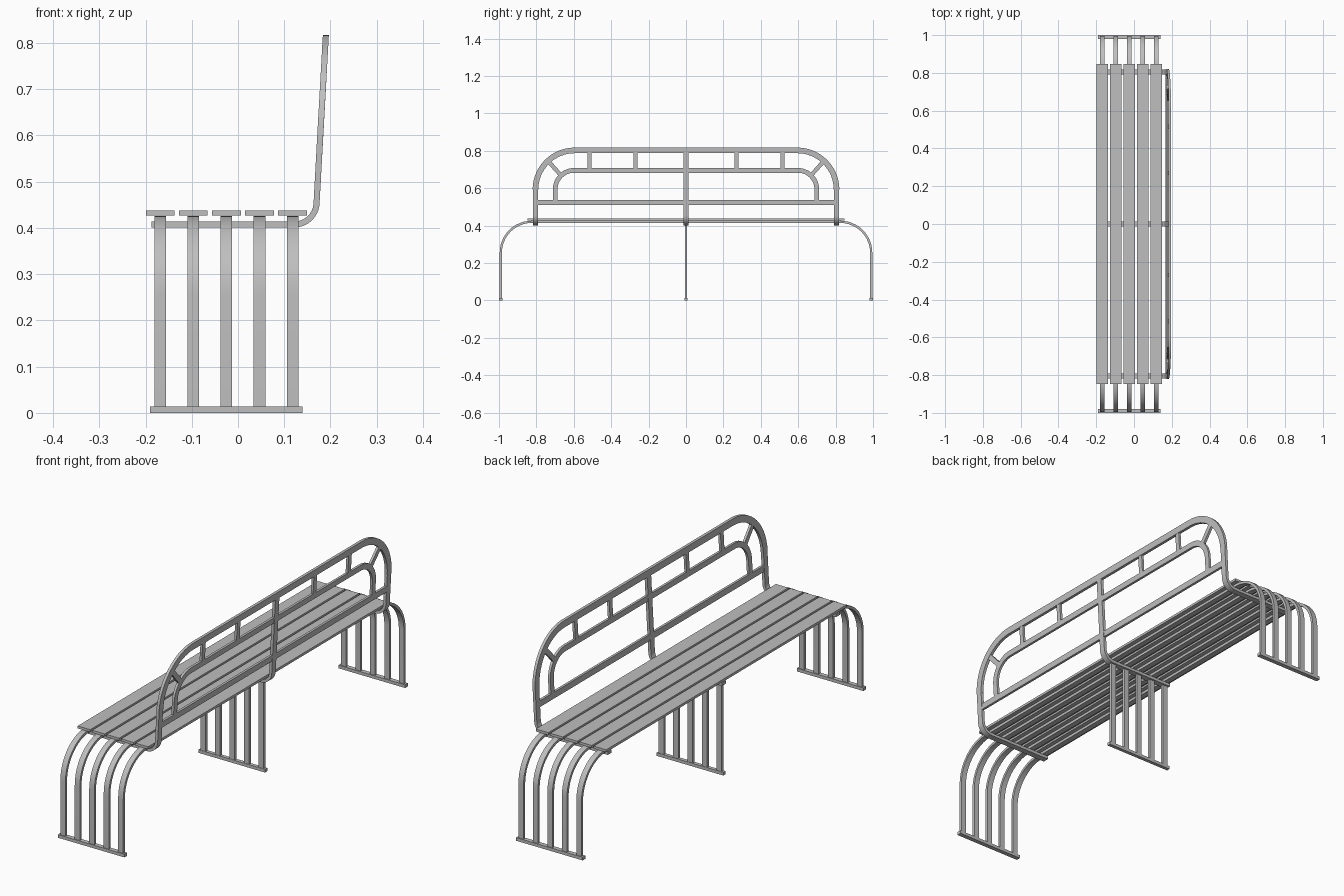
import bpy, bmesh, math
from mathutils import Vector

cube = bpy.data.objects.get("Cube")
if cube:
    bpy.data.objects.remove(cube)

steel = bpy.data.materials.new("grey_steel")
steel.use_nodes = True
GREY = (0.52, 0.52, 0.52, 1)
steel.diffuse_color = GREY
steel.node_tree.nodes["Principled BSDF"].inputs["Base Color"].default_value = GREY


def arc(cx, cz, r, a0, a1, n=12):
    """Points along a circular arc, angles in degrees."""
    angles = [math.radians(a0 + (a1 - a0) * i / n) for i in range(n + 1)]
    return [(cx + r * math.cos(a), cz + r * math.sin(a)) for a in angles]


def ribbon(name, path, width, depth, place):
    """Flat bar following a 2D path; place(u, v, d) maps it into space."""
    pts = [Vector(p) for p in path]
    bm = bmesh.new()
    rings = []
    for i, p in enumerate(pts):
        back = (p - pts[i - 1]).normalized() if i else None
        ahead = (pts[i + 1] - p).normalized() if i < len(pts) - 1 else None
        t = ((back or ahead) + (ahead or back)).normalized()
        cos_half = t.dot(back or ahead)
        n = Vector((-t.y, t.x)) * (width / 2 / cos_half)
        corners = [(p + n, -1), (p + n, 1), (p - n, 1), (p - n, -1)]
        rings.append([bm.verts.new(place(q.x, q.y, s * depth / 2)) for q, s in corners])
    for a, b in zip(rings, rings[1:]):
        for k in range(4):
            m = (k + 1) % 4
            bm.faces.new((a[k], a[m], b[m], b[k]))
    bm.faces.new(rings[0])
    bm.faces.new(rings[-1])
    bmesh.ops.recalc_face_normals(bm, faces=bm.faces)
    mesh = bpy.data.meshes.new(name)
    bm.to_mesh(mesh)
    bm.free()
    mesh.materials.append(steel)
    obj = bpy.data.objects.new(name, mesh)
    bpy.context.collection.objects.link(obj)
    bpy.ops.object.select_all(action="DESELECT")
    obj.select_set(True)
    bpy.context.view_layer.objects.active = obj
    bpy.ops.object.shade_smooth_by_angle(angle=math.radians(30))
    return obj


def lean(z):
    """Depth position of the backrest at a given height."""
    return 0.170 + 0.056 * (z - 0.46)


def on_back(y, z, d):
    return (lean(z) + d, y, z)


def mirrored(path):
    return path + [(-u, v) for u, v in reversed(path)]


def bar_x(name, y, z, height, depth, x0, x1):
    ribbon(name, [(x0, z), (x1, z)], height, depth, lambda u, v, d: (u, y + d, v))


# Seat slats with the bent leg straps running beneath them
leg_path = mirrored([(-0.99, 0.007)] + arc(-0.825, 0.255, 0.165, 180, 90))
for i in range(5):
    x = -0.168 + 0.0715 * i
    ribbon(f"seat_slat_{i + 1}", [(-0.847, 0.4325), (0.847, 0.4325)], 0.011, 0.062,
           lambda u, v, d: (x + d, u, v))
    ribbon(f"leg_hoop_{i + 1}", leg_path, 0.012, 0.025,
           lambda u, v, d: (x + d, u, v))
    ribbon(f"middle_leg_{i + 1}", [(0, 0.007), (0, 0.42)], 0.012, 0.025,
           lambda u, v, d: (x + d, u, v))

# Foot bars
for label, y in (("right", -0.99), ("middle", 0), ("left", 0.99)):
    bar_x(f"foot_bar_{label}", y, 0.007, 0.014, 0.02 if y else 0.016, -0.19, 0.139)

# Seat brackets bending up into the backrest posts
bend = [(-0.187, 0.4075)] + arc(0.122, 0.4555, 0.048, -90, 0, 10)
for label, y, top in (("right", -0.805, 0.6), ("middle", 0, 0.80), ("left", 0.805, 0.6)):
    ribbon(f"bracket_{label}", bend + [(lean(top), top)], 0.013, 0.028,
           lambda u, v, d: (u, y + d, v))

# Backrest: outer hoop, inner hoop and lower rail
outer = mirrored(arc(-0.595, 0.592, 0.21, 180, 90, 16))
ribbon("back_outer_hoop", outer, 0.03, 0.013, on_back)
inner = mirrored([(-0.699, 0.53)] + arc(-0.599, 0.595, 0.1, 180, 90, 12))
ribbon("back_inner_hoop", inner, 0.025, 0.011, on_back)
ribbon("back_lower_rail", [(-0.80, 0.523), (0.80, 0.523)], 0.027, 0.011, on_back)

# Short struts joining the two hoops
for side, s in (("right", -1), ("left", 1)):
    for k, y in enumerate((0.27, 0.515)):
        ribbon(f"strut_{side}_{k + 1}", [(s * y, 0.70), (s * y, 0.795)], 0.022, 0.011, on_back)
    ribbon(f"corner_strut_{side}", [(s * 0.668, 0.668), (s * 0.738, 0.746)], 0.022, 0.011, on_back)
